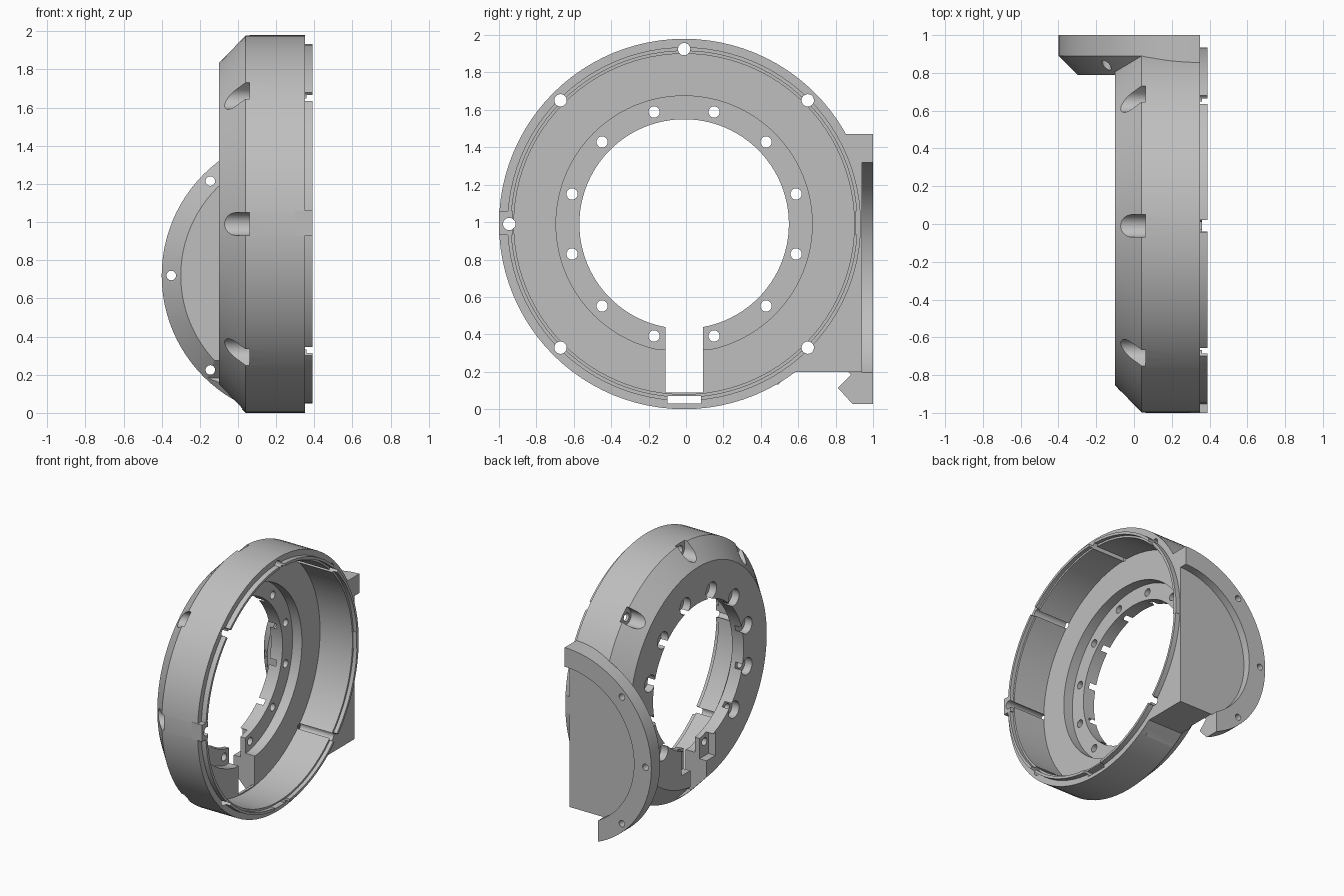
import bpy, bmesh, math
from mathutils import Matrix, Vector

if "Cube" in bpy.data.objects:
    bpy.data.objects.remove(bpy.data.objects["Cube"])

CY, CZ = -0.01, 0.99           # ring axis
FX, FZ = 0.35, 0.72            # flange axis


def finish(name, bm):
    bmesh.ops.recalc_face_normals(bm, faces=bm.faces)
    me = bpy.data.meshes.new(name)
    bm.to_mesh(me)
    bm.free()
    ob = bpy.data.objects.new(name, me)
    bpy.context.collection.objects.link(ob)
    return ob


def lathe(name, profile, centre, along_y=False, steps=96, hollow=False):
    """Revolve (distance along axis, radius) points: a solid with end caps, or a hollow ring."""
    bm = bmesh.new()
    turns = [math.tau * k / steps for k in range(steps)]
    rings = [[bm.verts.new((a, r * math.cos(t), r * math.sin(t))) for t in turns]
             for a, r in profile]
    pairs = list(zip(rings, rings[1:]))
    if hollow:
        pairs.append((rings[-1], rings[0]))
    else:
        bm.faces.new(rings[0])
        bm.faces.new(rings[-1])
    for p, q in pairs:
        for k in range(steps):
            n = (k + 1) % steps
            bm.faces.new((p[k], p[n], q[n], q[k]))
    m = Matrix.Rotation(math.pi / 2, 4, 'Z') if along_y else Matrix()
    bm.transform(Matrix.Translation(centre) @ m)
    return finish(name, bm)


def box(name, x, y, z):
    bm = bmesh.new()
    bmesh.ops.create_cube(bm, size=1)
    for v in bm.verts:
        v.co = Vector([r[0] if c < 0 else r[1] for c, r in zip(v.co, (x, y, z))])
    return finish(name, bm)


def prism(name, outline, x0, x1):
    bm = bmesh.new()
    f = bm.faces.new([bm.verts.new((x0, y, z)) for y, z in outline])
    g = bmesh.ops.extrude_face_region(bm, geom=[f])["geom"]
    bmesh.ops.translate(bm, vec=(x1 - x0, 0, 0),
                        verts=[v for v in g if isinstance(v, bmesh.types.BMVert)])
    bm.faces.ensure_lookup_table()
    return finish(name, bm)


def combine(ob, tool, op='DIFFERENCE'):
    mod = ob.modifiers.new("combine", 'BOOLEAN')
    mod.operation, mod.solver, mod.object = op, 'EXACT', tool
    bpy.context.view_layer.update()
    dg = bpy.context.evaluated_depsgraph_get()
    me = bpy.data.meshes.new_from_object(ob.evaluated_get(dg))
    ob.modifiers.clear()
    ob.data = me
    bpy.data.objects.remove(tool)


def x_rod(r, x0, x1, radius, angle):
    c = (0, CY + r * math.cos(angle), CZ + r * math.sin(angle))
    return lathe("rod", [(x0, radius), (x1, radius)], c, steps=26)


def access_pocket(angle):
    """U-shaped cutter: round towards the axis, open outwards."""
    arc = [math.pi / 2 + math.pi * k / 12 for k in range(13)]
    pts = [(.935 + .06 * math.cos(t), .06 * math.sin(t)) for t in arc]
    pts += [(1.2, -.06), (1.2, .06)]
    c, s = math.cos(angle), math.sin(angle)
    return prism("pocket", [(CY + u * c - v * s, CZ + u * s + v * c) for u, v in pts],
                 -.3, .06)


ring_c = (0, CY, CZ)

# Ring housing: chamfered back, stepped lip, back plate and recessed seat
body = lathe("ring_housing", [(-.1, .56), (-.1, .845), (.04, .99), (.35, .99),
                              (.35, .945), (.39, .945), (.39, .925), (.36, .925),
                              (.36, .91), (.08, .91), (.08, .685), (0, .685),
                              (0, .56)], ring_c, hollow=True)

# Locating keys on the lip
for y in ((-1, -.925), (.905, .935)):
    combine(body, box("key", (.3, .39), y, (.93, 1.06)), 'UNION')

# Half-round side flange with chamfered rim
flange = lathe("side_flange", [(.79, .65), (.89, .75), (1, .75)], (FX, 0, FZ), True)
combine(flange, box("trim", (.06, 2), (0, 2), (-1, .2)))

# Block carrying the flange rim inwards to the ring
block = lathe("flange_block", [(.45, .75), (1, .75)], (FX, 0, FZ), True)
combine(block, box("trim", (-1, .045), (0, 2), (-1, 3)))
combine(block, box("trim", (-1, 2), (0, 2), (-1, .2)))
combine(flange, block, 'UNION')
wedge = prism("wedge", [(.42, .25), (.49, .13), (.57, .2), (.62, .25)], .05, .3)
combine(flange, wedge, 'UNION')
combine(flange, box("trim", (.35, 2), (0, 2), (-1, 3)))
combine(flange, lathe("clearance", [(.0, .94), (.6, .94)], ring_c, steps=90))
combine(body, flange, 'UNION')

# Bolt circle round the bore, counterbored from the back
for i in range(12):
    a = math.radians(15 + 30 * i)
    combine(body, x_rod(.62, -.3, .3, .03, a))
    if i not in (8, 9):
        combine(body, x_rod(.62, -.3, -.04, .065, a))

# Filled foot of the seat, then the bottom slot and the window in the wall
combine(body, box("seat_foot", (-.02, .08), (-.3, .28), (.2, .32)), 'UNION')
combine(body, box("slot", (-.3, .2), (-.11, .09), (.09, .6)))
combine(body, box("slot_foot", (-.3, .06), (-.11, .09), (.02, .2)))
combine(body, box("window", (-.3, .6), (-.1, .08), (.03, .07)))
# Square pockets beside the slot on the back
for y in ((-.22, -.1), (.08, .2)):
    combine(body, box("pocket", (-.3, -.04), y, (.28, .46)))

# Rim screws with access pockets in the chamfer
for i in (1, 2, 3, 4, 5, 7):
    a = math.radians(45 * i)
    combine(body, x_rod(.935, -.3, .6, .033, a))
    combine(body, access_pocket(a))

# Shallow round recess in the flange face
combine(body, lathe("recess", [(.94, .6), (1.2, .6)], (FX, 0, FZ), True, 90))
# Flange screw holes
for deg in (135, 180, 225):
    a = math.radians(deg)
    c = (FX + .7 * math.cos(a), 0, FZ + .7 * math.sin(a))
    combine(body, lathe("screw", [(.6, .025), (1.2, .025)], c, True, 24))

# Single grey finish
mat = bpy.data.materials.new("plain_grey")
mat.use_nodes = True
grey = (.52, .52, .52, 1)
mat.diffuse_color = grey
mat.node_tree.nodes["Principled BSDF"].inputs["Base Color"].default_value = grey
body.data.materials.clear()
body.data.materials.append(mat)
for p in body.data.polygons:
    p.material_index = 0

bpy.ops.object.select_all(action='DESELECT')
body.select_set(True)
bpy.context.view_layer.objects.active = body
bpy.ops.object.shade_smooth_by_angle(angle=math.radians(25))
